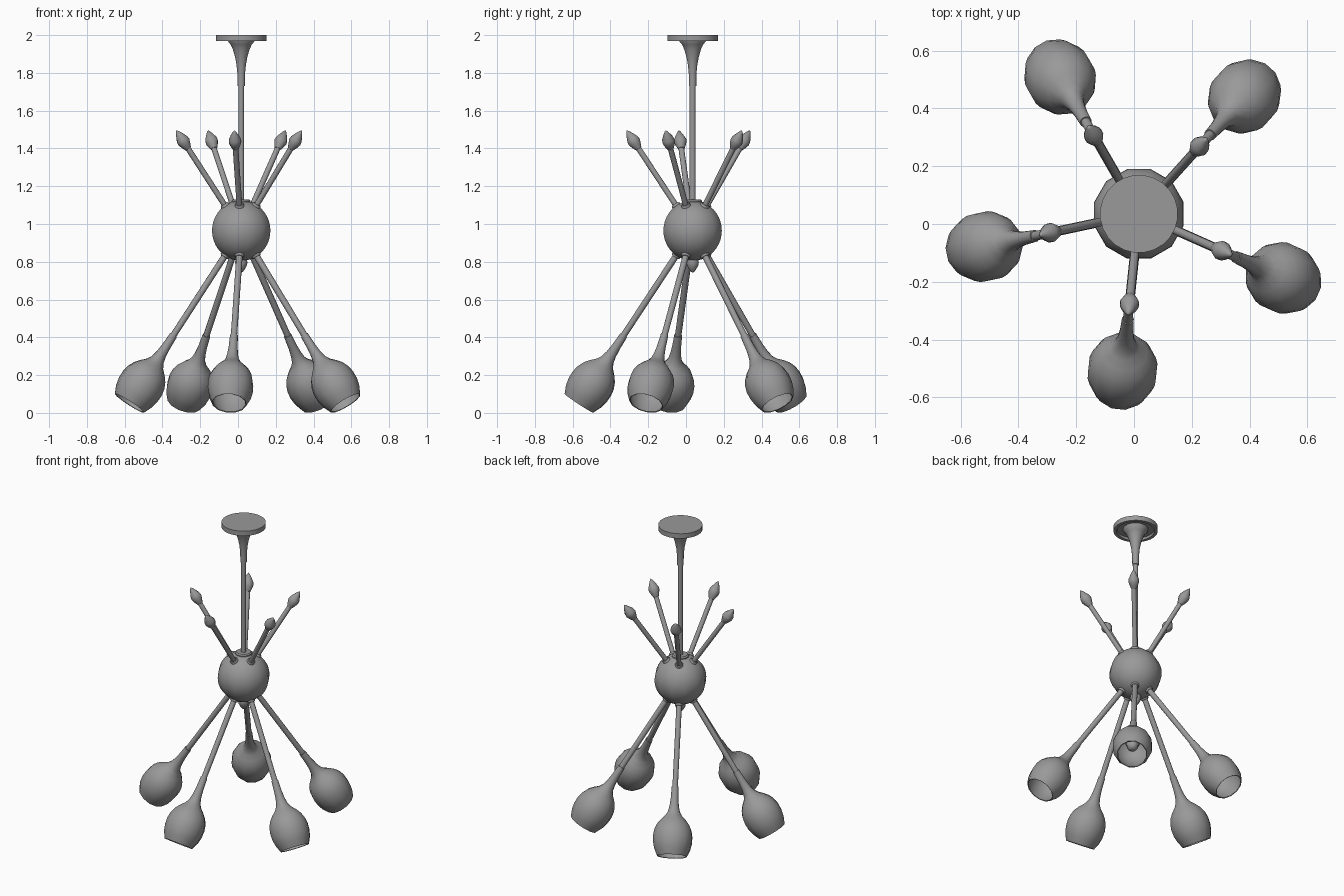
import bpy, bmesh
from math import sin, cos, pi, radians
from mathutils import Vector

if "Cube" in bpy.data.objects:
    bpy.data.objects.remove(bpy.data.objects["Cube"])

HUB = Vector((0.017, 0.035, 0.965))   # every arm radiates from the hub centre
TILT = radians(33.5)
DOWN = Vector((0, 0, -1))
UP = Vector((0, 0, 1))

METAL = bpy.data.materials.new("dark_metal")
METAL.diffuse_color = (.32, .32, .32, 1)
METAL.use_nodes = True
METAL.node_tree.nodes["Principled BSDF"].inputs["Base Color"].default_value = METAL.diffuse_color


def lathe(name, profile, sides=12, origin=HUB, axis=UP):
    """Revolve (radius, distance) points about an axis leaving origin."""
    bm = bmesh.new()
    rings = []
    for r, t in profile:
        if r == 0:
            rings.append([bm.verts.new((0, 0, t))] * sides)
        else:
            rings.append([bm.verts.new((r * cos(2 * pi * (i + .5) / sides),
                                        r * sin(2 * pi * (i + .5) / sides), t))
                          for i in range(sides)])
    for a, b in zip(rings, rings[1:]):
        for i in range(sides):
            j = (i + 1) % sides
            loop = list(dict.fromkeys((a[i], a[j], b[j], b[i])))
            if len(loop) > 2:
                bm.faces.new(loop)
    bmesh.ops.recalc_face_normals(bm, faces=bm.faces)
    mesh = bpy.data.meshes.new(name)
    bm.to_mesh(mesh)
    bm.free()
    mesh.materials.append(METAL)
    obj = bpy.data.objects.new(name, mesh)
    bpy.context.collection.objects.link(obj)
    obj.location = origin
    obj.rotation_mode = 'QUATERNION'
    obj.rotation_quaternion = axis.to_track_quat('Z', 'Y')
    bpy.ops.object.select_all(action='DESELECT')
    bpy.context.view_layer.objects.active = obj
    obj.select_set(True)
    bpy.ops.object.shade_smooth_by_angle(angle=radians(40))
    return obj


def rod(name, r, start, end, axis):
    return lathe(name, [(0, start), (r, start), (r, end), (0, end)], 12, HUB, axis)


# central hub ball, with a cap on top and a finial below
N = 20
ball = [(0, -.16)] + [(.16 * sin(pi * k / N), -.16 * cos(pi * k / N))
                      for k in range(1, N)] + [(0, .16)]
lathe("hub_ball", ball)
lathe("hub_cap", [(0, .13), (.052, .13), (.052, .158), (.045, .165), (0, .165)])
lathe("bottom_finial", [(0, .14), (.03, .145), (.034, .168), (.031, .184),
                        (.02, .204), (.009, .218), (0, .223)], 12, HUB, DOWN)

# ceiling canopy, recessed underneath, and hanging stem
rod("stem", .016, .15, .83, UP)
lathe("ceiling_plate", [(0, 1.018), (.112, 1.018), (.115, 1.003), (.135, 1.003),
                        (.135, 1.035), (0, 1.035)], 24)
lathe("canopy_bell", [(0, .765), (.02, .765), (.021, .83), (.026, .88), (.034, .92),
                      (.046, .96), (.058, .985), (.075, 1.005), (.078, 1.022),
                      (0, 1.022)])

# shade: outer skin to the rim, then back up the inside
shade = [(0, .665), (.021, .665), (.024, .74), (.029, .785), (.037, .82),
         (.052, .846), (.078, .872), (.1, .9), (.115, .933), (.122, .97),
         (.121, 1.012), (.112, 1.052), (.092, 1.096), (.087, 1.094), (.106, 1.05),
         (.114, 1.01), (.115, .972), (.107, .937), (.09, .905), (.06, .88), (0, .87)]
bulb = [(0, .86), (.05, .86), (.05, .92), (.022, .925), (.034, .945), (.038, .97),
        (.034, .992), (.02, 1.008), (0, 1.013)]
bud = [(0, .515), (.017, .52), (.026, .54), (.034, .563), (.032, .58),
       (.021, .604), (.009, .626), (0, .637)]
collar = [(0, .14), (.025, .14), (.025, .162), (.02, .168), (0, .168)]

# five lamp arms below and five bud arms above
for k in range(5):
    a = radians(48 + 72 * k)
    out = Vector((cos(a), sin(a), 0)) * sin(TILT)
    low, high = out + DOWN * cos(TILT), out + UP * cos(TILT)
    n = f"_{k + 1}"
    rod("lamp_arm" + n, .017, .12, .68, low)
    lathe("lamp_collar" + n, collar, 12, HUB, low)
    lathe("lamp_shade" + n, shade, 12, HUB, low)
    lathe("bulb" + n, bulb, 12, HUB, low)
    rod("bud_arm" + n, .015, .12, .53, high)
    lathe("bud_collar" + n, collar, 12, HUB, high)
    lathe("bud" + n, bud, 12, HUB, high)
